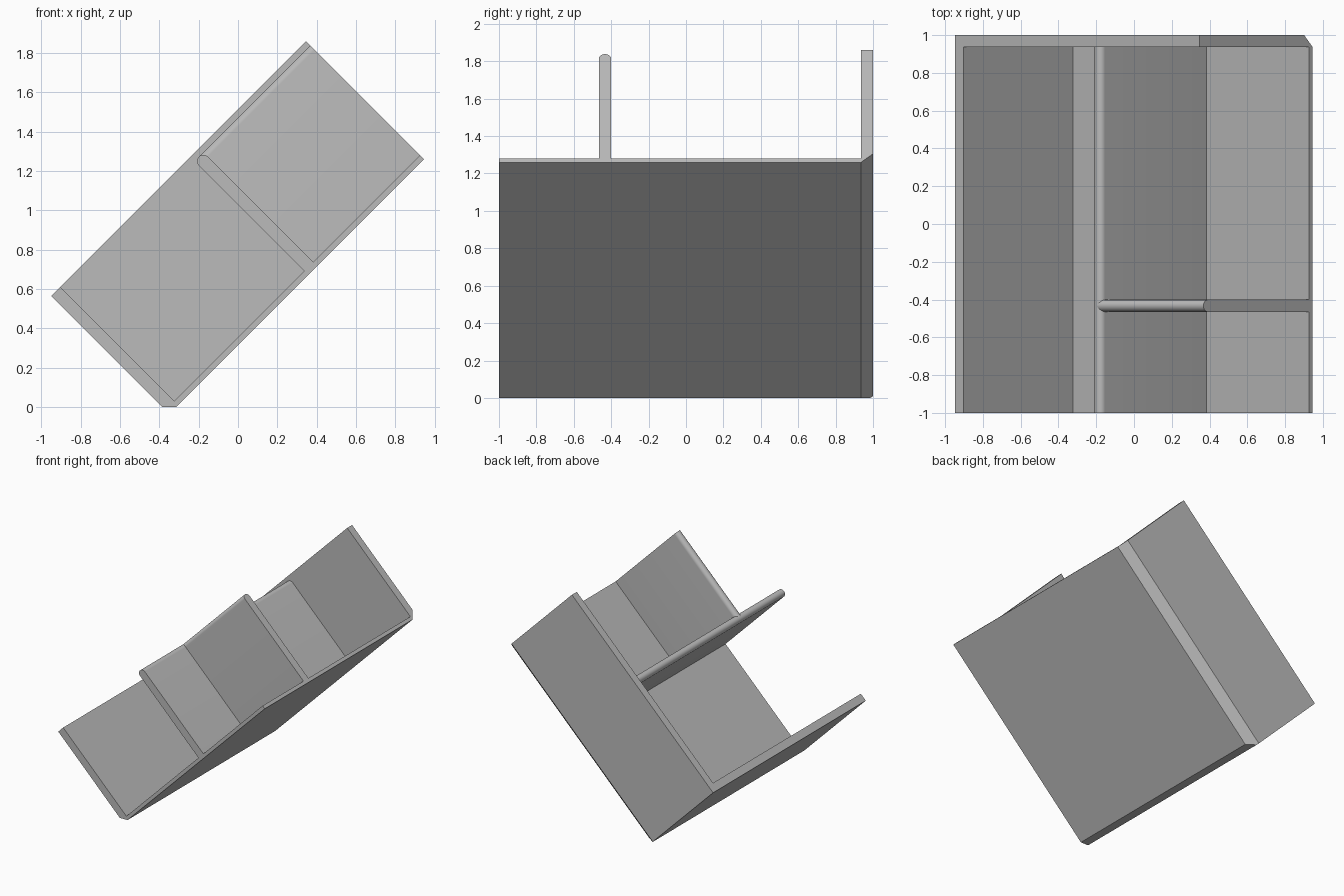
import bpy, bmesh, math
from mathutils import Matrix, Vector

cube = bpy.data.objects.get("Cube")
if cube:
    bpy.data.objects.remove(cube, do_unlink=True)

GREY = (0.5, 0.5, 0.5, 1)
mat = bpy.data.materials.new("plain grey")
mat.use_nodes = True
mat.diffuse_color = GREY
mat.node_tree.nodes["Principled BSDF"].inputs["Base Color"].default_value = GREY

# Box is designed upright (length, depth, height), then tilted to rest on its cut corner
TILT = Matrix.Rotation(math.radians(-45), 4, 'Y')
L0, L1 = -0.272, 1.56        # length range
H0, H1 = 0.222, 1.07         # height range
WALL = 0.064
R = WALL / 2
FLOOR = H0 + 0.028           # top of floor
RIM = 1.04                   # top of the rounded dividers
BACK = 1 - WALL              # inner face of back wall
PART = 0.727                 # start of the long partition


def round_top(start):
    """Half-round cap over a wall that starts at the given position."""
    return [(start + R - R * math.cos(math.pi * i / 16),
             RIM - R + R * math.sin(math.pi * i / 16)) for i in range(17)]


def prism(name, profile, offset, to_point, cuts=()):
    """Extrude a profile along offset, trim it with planes and tilt it."""
    bm = bmesh.new()
    face = bm.faces.new([bm.verts.new(to_point(a, b)) for a, b in profile])
    ext = bmesh.ops.extrude_face_region(bm, geom=[face], use_keep_orig=True)
    moved = [v for v in ext["geom"] if isinstance(v, bmesh.types.BMVert)]
    bmesh.ops.translate(bm, verts=moved, vec=offset)
    for point, normal in cuts:
        geom = bm.verts[:] + bm.edges[:] + bm.faces[:]
        bmesh.ops.bisect_plane(bm, geom=geom, plane_co=point,
                               plane_no=normal, clear_outer=True)
        rim = [e for e in bm.edges if e.is_boundary]
        bmesh.ops.holes_fill(bm, edges=rim, sides=0)
    bmesh.ops.recalc_face_normals(bm, faces=bm.faces)
    bm.transform(TILT)
    mesh = bpy.data.meshes.new(name)
    bm.to_mesh(mesh)
    bm.free()
    mesh.materials.append(mat)
    obj = bpy.data.objects.new(name, mesh)
    bpy.context.collection.objects.link(obj)
    bpy.ops.object.select_all(action='DESELECT')
    obj.select_set(True)
    bpy.context.view_layer.objects.active = obj
    bpy.ops.object.shade_smooth_by_angle(angle=math.radians(30))
    return obj


# Planes for the flat resting corner and the bevel along the back of the floor
foot_cut = (Vector((0, 0, 0)), Vector((-1, 0, -1)))
back_bevel = (Vector((0, BACK, H0)), Vector((0, 1, -1)))

# Floor, end wall and rounded partition as one section
section = [(L0, -L0), (-H0, H0), (L1, H0), (L1, FLOOR), (PART + WALL, FLOOR)]
section += round_top(PART)[::-1]
section += [(PART, FLOOR), (L0 + WALL, FLOOR), (L0 + WALL, H1), (L0, H1)]
prism("tray_and_partition", section, Vector((0, BACK + 1, 0)),
      lambda a, b: (a, -1, b))

# Full back wall
outline = [(L0, H0), (L1, H0), (L1, H1), (L0, H1)]
prism("back_wall", outline, Vector((0, WALL, 0)),
      lambda a, b: (a, BACK, b), [foot_cut, back_bevel])

# Short rounded divider across the upper compartment
divider_y = -0.465
profile = [(divider_y, FLOOR)] + round_top(divider_y) + [(divider_y + WALL, FLOOR)]
start = PART + R
prism("cross_divider", profile, Vector((L1 - start, 0, 0)),
      lambda a, b: (start, a, b))
